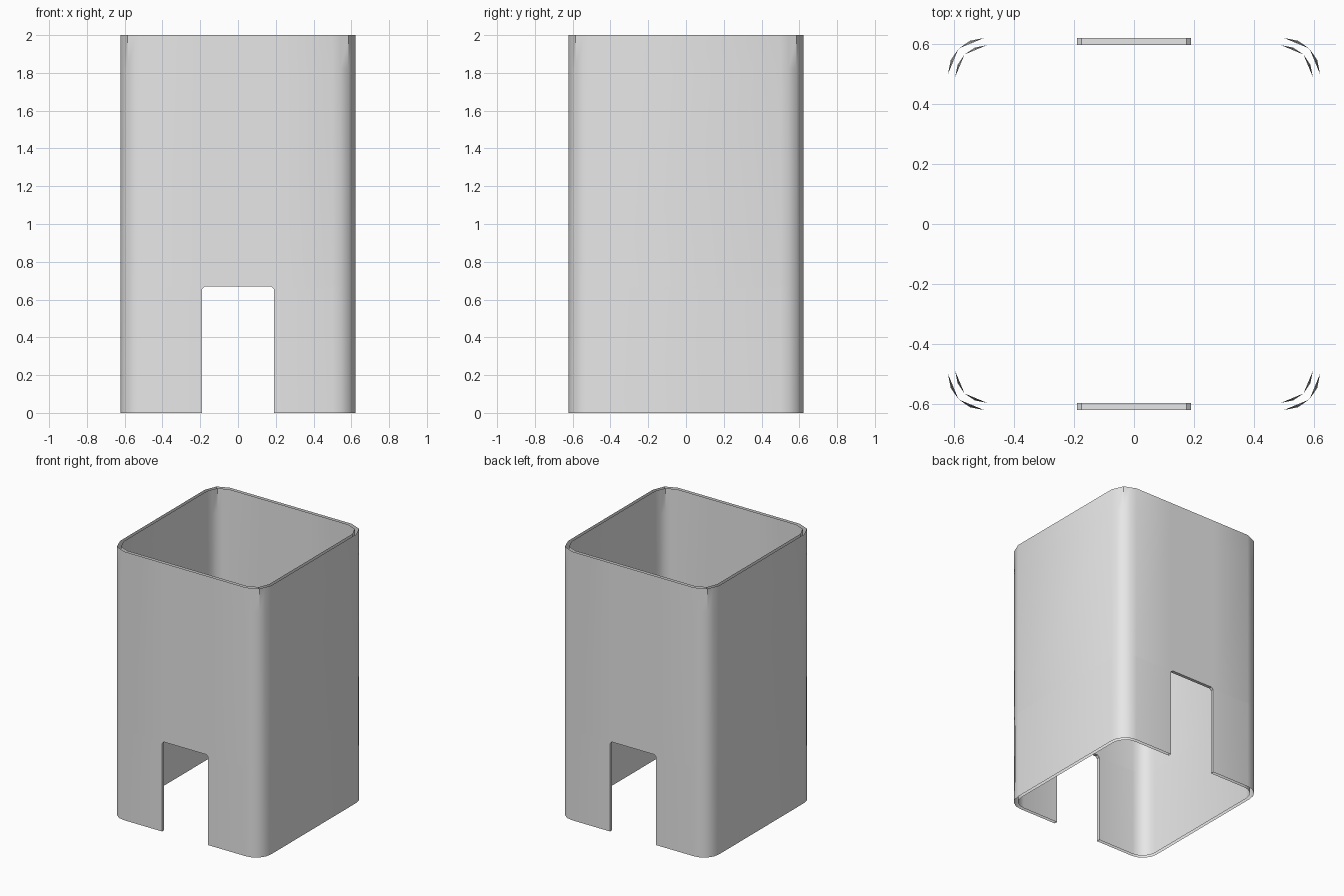
import bpy
import bmesh
from math import cos, sin, pi, radians
from mathutils import Vector

cube = bpy.data.objects.get("Cube")
if cube:
    bpy.data.objects.remove(cube, do_unlink=True)

HEIGHT = 2.0
CREASE = 1.82          # corners are faceted above this level
SLOT_W, SLOT_H, SLOT_R = 0.19, 0.67, 0.015
LEVELS = [0, SLOT_H - SLOT_R, SLOT_H, CREASE, HEIGHT]


def ring(half, radius, z):
    """Rounded square, counter-clockwise, with slot cuts on front and back."""
    facet = min(z / CREASE, 1)
    cuts = [-SLOT_W, SLOT_R - SLOT_W, SLOT_W - SLOT_R, SLOT_W]
    points = [Vector((x, -half, z)) for x in cuts]
    for corner in range(4):
        start = (corner - 1) * pi / 2
        sx, sy = ((1, -1), (1, 1), (-1, 1), (-1, -1))[corner]
        centre = Vector((sx * (half - radius), sy * (half - radius), z))
        arc = [centre + radius * Vector((cos(start + k * pi / 8), sin(start + k * pi / 8), 0))
               for k in range(5)]
        for k in (1, 3):
            arc[k] = arc[k].lerp((arc[k - 1] + arc[k + 1]) / 2, facet)
        points += arc
        if corner == 1:
            points += [Vector((x, half, z)) for x in reversed(cuts)]
    return points


bm = bmesh.new()
outer = [[bm.verts.new(p) for p in ring(0.622, 0.122, z)] for z in LEVELS]
inner = [[bm.verts.new(p) for p in ring(0.598, 0.108, z)] for z in LEVELS]
count = len(outer[0])
partner = {o: i for rows in zip(outer, inner) for o, i in zip(*rows)}


def in_slot(vert):
    return abs(vert.co.x) < SLOT_W + 0.001


# Outer and inner walls, leaving the two slots open with rounded upper corners
outer_faces = []
for row in range(len(LEVELS) - 1):
    for a in range(count):
        b = (a + 1) % count
        low, high = outer[row], outer[row + 1]
        quad = [low[a], low[b], high[b], high[a]]
        if row < 2 and in_slot(low[a]) and in_slot(low[b]):
            edge = [abs(abs(v.co.x) - SLOT_W) < 0.001 for v in (low[a], low[b])]
            if row == 0 or not any(edge):
                continue
            quad.pop(1 if edge[0] else 0)
        outer_faces.append(bm.faces.new(quad))
        bm.faces.new([partner[v] for v in reversed(quad)])

# Slot edges joining the two walls
for face in outer_faces:
    for loop in list(face.loops):
        u, v = loop.vert, loop.link_loop_next.vert
        at_rim = u.co.z == v.co.z and (u.co.z < 0.001 or u.co.z > HEIGHT - 0.001)
        if len(loop.edge.link_faces) == 1 and not at_rim:
            bm.faces.new([v, u, partner[u], partner[v]])

bmesh.ops.delete(bm, geom=[v for v in bm.verts if not v.link_faces], context='VERTS')
mesh = bpy.data.meshes.new("square_sleeve")
bm.to_mesh(mesh)
bm.free()

# Plain grey finish
grey = bpy.data.materials.new("light grey")
grey.use_nodes = True
grey.diffuse_color = (0.8, 0.8, 0.8, 1)
grey.node_tree.nodes["Principled BSDF"].inputs["Base Color"].default_value = (0.8, 0.8, 0.8, 1)
mesh.materials.append(grey)

sleeve = bpy.data.objects.new("square_sleeve", mesh)
bpy.context.collection.objects.link(sleeve)
bpy.ops.object.select_all(action='DESELECT')
sleeve.select_set(True)
bpy.context.view_layer.objects.active = sleeve
bpy.ops.object.shade_smooth_by_angle(angle=radians(40))
